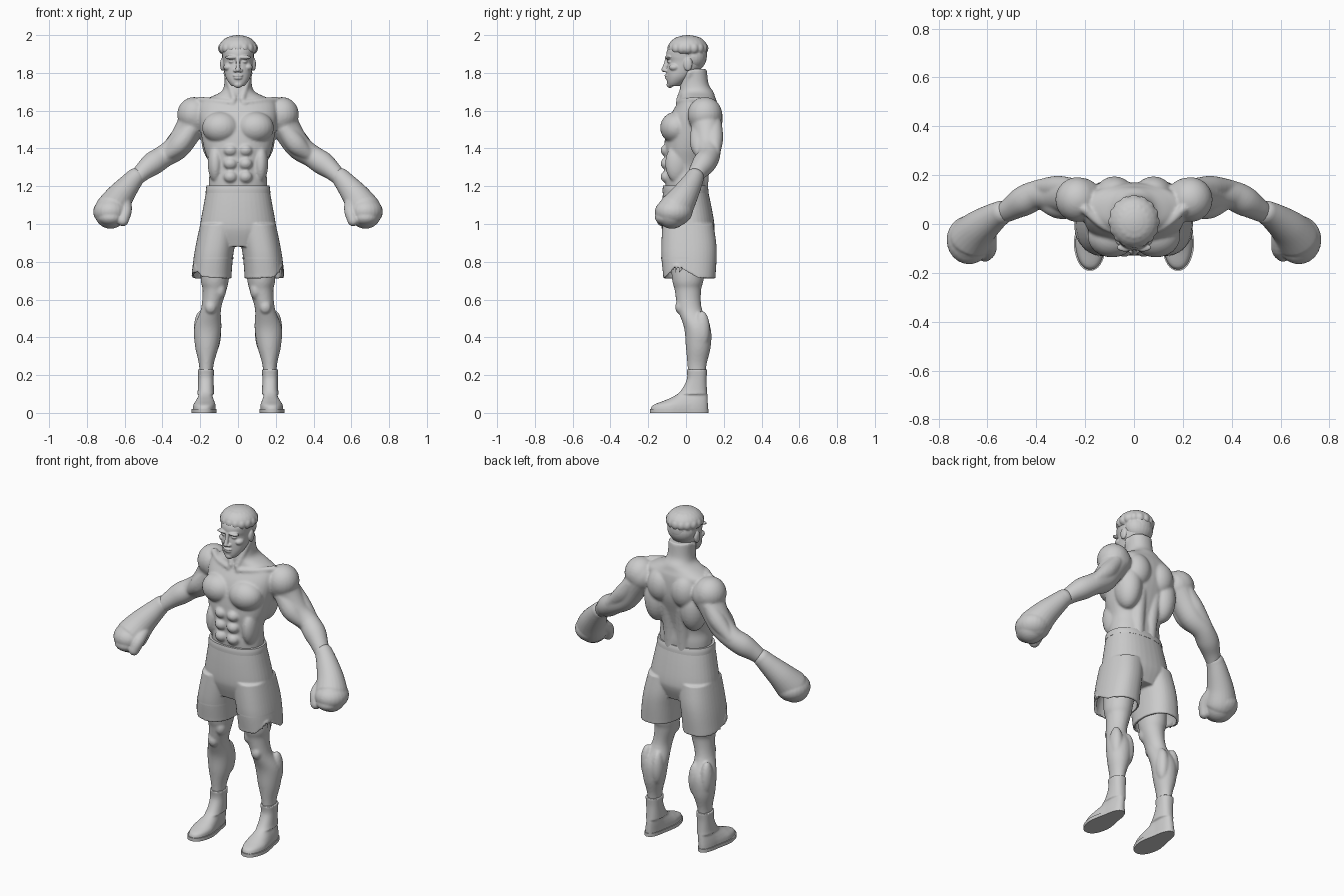
import bpy
import bmesh
import math
from mathutils import Vector, Matrix

default_cube = bpy.data.objects.get("Cube")
if default_cube:
    bpy.data.objects.remove(default_cube, do_unlink=True)

grey = bpy.data.materials.new("plain_grey")
grey.use_nodes = True
grey.diffuse_color = (.6, .6, .6, 1)
grey.node_tree.nodes["Principled BSDF"].inputs["Base Color"].default_value = (.6, .6, .6, 1)


def spline(points, steps=5):
    """Catmull-Rom interpolation of tuples of any length."""
    pts = [Vector(p) for p in points]
    pts = [pts[0]] + pts + [pts[-1]]
    result = []
    for a, b, c, d in zip(pts, pts[1:], pts[2:], pts[3:]):
        for i in range(steps):
            t = i / steps
            result.append(b + (c - a) * (t / 2)
                          + (a * 2 - b * 5 + c * 4 - d) * (t * t / 2)
                          + (b * 3 - a - c * 3 + d) * (t ** 3 / 2))
    return result + [pts[-1]]


def skin(bm, rings):
    """Bridge closed rings of points and cap both ends."""
    loops = [[bm.verts.new(co) for co in ring] for ring in rings]
    count = len(loops[0])
    for low, high in zip(loops, loops[1:]):
        for i in range(count):
            j = (i + 1) % count
            bm.faces.new((low[i], low[j], high[j], high[i]))
    bm.faces.new(loops[0])
    bm.faces.new(loops[-1])


def loft(bm, sections, power=2, hem=None, sides=40):
    """Stack of rounded sections: (z, centre x, centre y, radius x, radius y)."""
    rings = []
    for k, (z, cx, cy, rx, ry) in enumerate(spline(sections)):
        ring = []
        for i in range(sides):
            a = math.tau * i / sides - math.pi
            c, s = math.cos(a), math.sin(a)
            x = cx + rx * math.copysign(abs(c) ** (2 / power), c)
            y = cy + ry * math.copysign(abs(s) ** (2 / power), s)
            ring.append((x, y, hem(a) if hem and k == 0 else z))
        rings.append(ring)
    skin(bm, rings)


def ball(bm, centre, size):
    matrix = Matrix.Translation(centre) @ Matrix.Diagonal((*size, 1))
    bmesh.ops.create_uvsphere(bm, u_segments=24, v_segments=16, radius=1, matrix=matrix)


def tube(bm, *points, sides=24):
    """Round-ended tube through (x, y, z, radius) points."""
    path = spline(points)
    rings = []
    for k, p in enumerate(path):
        along = (path[min(k + 1, len(path) - 1)] - path[max(k - 1, 0)]).xyz.normalized()
        u = along.cross(Vector((0, 1, 0))).normalized()
        v = along.cross(u)
        angles = [math.tau * i / sides for i in range(sides)]
        rings.append([p.xyz + (u * math.cos(a) + v * math.sin(a)) * p.w for a in angles])
    skin(bm, rings)
    for end in (path[0], path[-1]):
        ball(bm, end.xyz, (end.w, end.w, end.w))


def finish(name, bm, voxel=0, smooth=0, mirror=True):
    """Turn a bmesh into an object, mirrored and blended when asked."""
    bmesh.ops.recalc_face_normals(bm, faces=bm.faces[:])
    mesh = bpy.data.meshes.new(name)
    bm.to_mesh(mesh)
    bm.free()
    mesh.materials.append(grey)
    mesh.polygons.foreach_set("use_smooth", [True] * len(mesh.polygons))
    mesh.set_sharp_from_angle(angle=math.radians(45))
    obj = bpy.data.objects.new(name, mesh)
    bpy.context.scene.collection.objects.link(obj)
    if mirror:
        obj.modifiers.new("mirror", "MIRROR").use_mirror_merge = False
    if voxel:
        blend = obj.modifiers.new("blend", "REMESH")
        blend.mode = "VOXEL"
        blend.voxel_size = voxel
        blend.use_smooth_shade = True
    if smooth:
        relax = obj.modifiers.new("relax", "SMOOTH")
        relax.factor = .5
        relax.iterations = smooth
    return obj


# Body: trunk and neck
body = bmesh.new()
loft(body, [(1.1, 0, 0, .15, .1), (1.22, 0, 0, .155, .11), (1.3, 0, 0, .15, .11),
            (1.4, 0, .01, .18, .125), (1.5, 0, .03, .2, .135), (1.58, 0, .045, .21, .125),
            (1.64, 0, .06, .2, .105), (1.67, 0, .06, .15, .095), (1.7, 0, .055, .09, .09),
            (1.74, 0, .045, .073, .075), (1.82, 0, .04, .07, .07)], power=2.2)
# Chest, belly, back and neck muscles
ball(body, (.09, -.05, 1.51), (.1, .087, .085))
for z in (1.25, 1.32, 1.39):
    ball(body, (.04, -.1, z), (.037, .035, .033))
ball(body, (.12, -.05, 1.32), (.04, .06, .1))
ball(body, (.12, .09, 1.46), (.075, .085, .14))
ball(body, (.08, .12, 1.56), (.08, .075, .1))
tube(body, (.04, .08, 1.16, .035), (.045, .085, 1.3, .04), (.05, .11, 1.45, .04))
tube(body, (.06, .02, 1.8, .018), (.02, -.035, 1.66, .017))
tube(body, (.03, -.04, 1.64, .016), (.12, -.01, 1.65, .016), (.2, .06, 1.655, .02))

# Arms: shoulder, upper arm, biceps, triceps, forearm
ball(body, (.232, .1, 1.58), (.09, .092, .092))
tube(body, (.22, .1, 1.57, .09), (.26, .11, 1.5, .075), (.32, .115, 1.41, .068),
     (.39, .12, 1.36, .06), (.45, .095, 1.32, .062), (.5, .065, 1.28, .05), (.54, .04, 1.24, .04))
tube(body, (.25, .07, 1.5, .045), (.31, .075, 1.42, .053), (.38, .09, 1.36, .03))
tube(body, (.26, .15, 1.53, .04), (.32, .15, 1.45, .047), (.4, .15, 1.37, .03))

# Legs: limb, kneecap, calf and thigh muscles
loft(body, [(.14, .17, .055, .034, .043), (.25, .168, .058, .038, .05),
            (.35, .165, .065, .062, .066), (.45, .16, .06, .072, .07),
            (.55, .143, .02, .053, .064), (.65, .124, .01, .063, .07),
            (.72, .122, .01, .076, .085), (.95, .1, .01, .09, .1)])
ball(body, (.145, -.035, .56), (.03, .022, .035))
ball(body, (.125, .09, .42), (.035, .042, .1))
ball(body, (.2, .085, .44), (.034, .042, .1))
ball(body, (.095, -.02, .65), (.032, .04, .05))
finish("body", body, voxel=.007, smooth=5)

# Head: skull and jaw
head = bmesh.new()
loft(head, [(1.73, 0, -.065, .032, .03), (1.75, 0, -.053, .05, .047),
            (1.78, 0, -.035, .066, .067), (1.82, 0, -.012, .075, .09),
            (1.86, 0, .003, .08, .1), (1.89, 0, .003, .083, .108),
            (1.93, 0, .005, .083, .1), (1.98, 0, .01, .05, .06)], power=2.2)
# Brow, eye, cheek, ear, lips, chin beard and nose
ball(head, (.035, -.096, 1.882), (.035, .017, .01))
ball(head, (.033, -.083, 1.86), (.016, .016, .01))
ball(head, (.052, -.06, 1.83), (.025, .03, .02))
ball(head, (.083, .01, 1.845), (.012, .023, .035))
ball(head, (0, -.1, 1.786), (.028, .014, .007))
ball(head, (0, -.097, 1.772), (.024, .015, .008))
ball(head, (0, -.085, 1.738), (.024, .018, .018))
ball(head, (.014, -.106, 1.812), (.011, .014, .009))
tube(head, (0, -.1, 1.875, .01), (0, -.107, 1.85, .01), (0, -.117, 1.817, .013))
finish("head", head, voxel=.004, smooth=2)

# Hair: cap, nape and a rim of curls
hair = bmesh.new()
ball(hair, (0, .01, 1.935), (.1, .104, .065))
ball(hair, (0, .04, 1.885), (.085, .07, .075))
for i in range(16):
    a = math.tau * i / 16
    ball(hair, (.08 * math.cos(a), .01 + .083 * math.sin(a), 1.93), (.026, .026, .03))
    ball(hair, (.05 * math.cos(a), .01 + .055 * math.sin(a), 1.97), (.022, .022, .02))
finish("hair", hair, voxel=.005, smooth=3, mirror=False)

# Gloves: cuff, fist, curled fingers, thumb
glove = bmesh.new()
tube(glove, (.545, .045, 1.245, .05), (.575, .027, 1.21, .058), (.63, -.015, 1.14, .075),
     (.665, -.055, 1.08, .09), (.675, -.075, 1.06, .085))
ball(glove, (.675, -.065, 1.065), (.092, .1, .075))
ball(glove, (.675, -.1, 1.035), (.068, .065, .045))
tube(glove, (.6, -.03, 1.12, .035), (.595, -.1, 1.07, .033), (.61, -.125, 1.018, .03))
finish("glove", glove, voxel=.006, smooth=3)


def hem_height(angle):
    """Level hem with a slit rising at the outer front."""
    return .712 + .075 * math.exp(-((angle + .5) / .35) ** 2)


# Shorts: seat and legs, hollowed from below
shorts = bmesh.new()
loft(shorts, [(.88, 0, .01, .15, .11), (.95, 0, .012, .2, .135), (1, 0, .01, .2, .14),
              (1.1, 0, .003, .182, .13), (1.2, 0, -.004, .164, .115)], power=2.3)
leg = [(.72, .141, .018, .106, .138), (.82, .131, .016, .104, .146),
       (.9, .118, .015, .103, .145), (1, .1, .01, .1, .135)]
loft(shorts, leg, power=2.3, hem=hem_height)
shorts_object = finish("shorts", shorts, voxel=.006, smooth=2)

cutter = bmesh.new()
loft(cutter, [(.6, .145, .018, .094, .126), (.75, .138, .018, .093, .126),
              (.84, .127, .015, .08, .11)], power=2.3)
cutter_object = finish("shorts_hollow_cutter", cutter)
cutter_object.hide_render = True
cutter_object.display_type = "WIRE"
hollow = shorts_object.modifiers.new("hollow", "BOOLEAN")
hollow.operation = "DIFFERENCE"
hollow.object = cutter_object

# Waistband and front trim
band = bmesh.new()
loft(band, [(1.165, 0, -.002, .171, .122), (1.185, 0, -.003, .17, .121),
            (1.203, 0, -.004, .166, .117)], power=2.3)
finish("waistband", band, mirror=False)
trim = bmesh.new()
loft(trim, [(.815, .131, .016, .106, .149), (.825, .13, .016, .106, .149)], power=2.3)
rear = [v for v in trim.verts if v.co.y > .02]
bmesh.ops.delete(trim, geom=rear, context="VERTS")
finish("shorts_front_trim", trim)


def narrow_heel(bm):
    for v in bm.verts:
        if v.co.z < .1:
            heel = min(max((v.co.y + .08) / .1, 0), 1)
            v.co.x = .175 + (v.co.x - .175) * (1 - .25 * heel)


# Shoes and soles
shoe = bmesh.new()
loft(shoe, [(.01, .18, -.036, .063, .152), (.04, .178, -.03, .062, .146),
            (.065, .175, 0, .056, .115), (.09, .172, .027, .048, .087),
            (.12, .17, .043, .043, .068), (.18, .17, .057, .041, .052),
            (.23, .17, .058, .044, .055)], power=2.3)
narrow_heel(shoe)
finish("shoe", shoe, voxel=.005, smooth=3)
sole = bmesh.new()
loft(sole, [(0, .18, -.036, .069, .155), (.02, .18, -.036, .069, .155)], power=2.3)
narrow_heel(sole)
finish("sole", sole)
